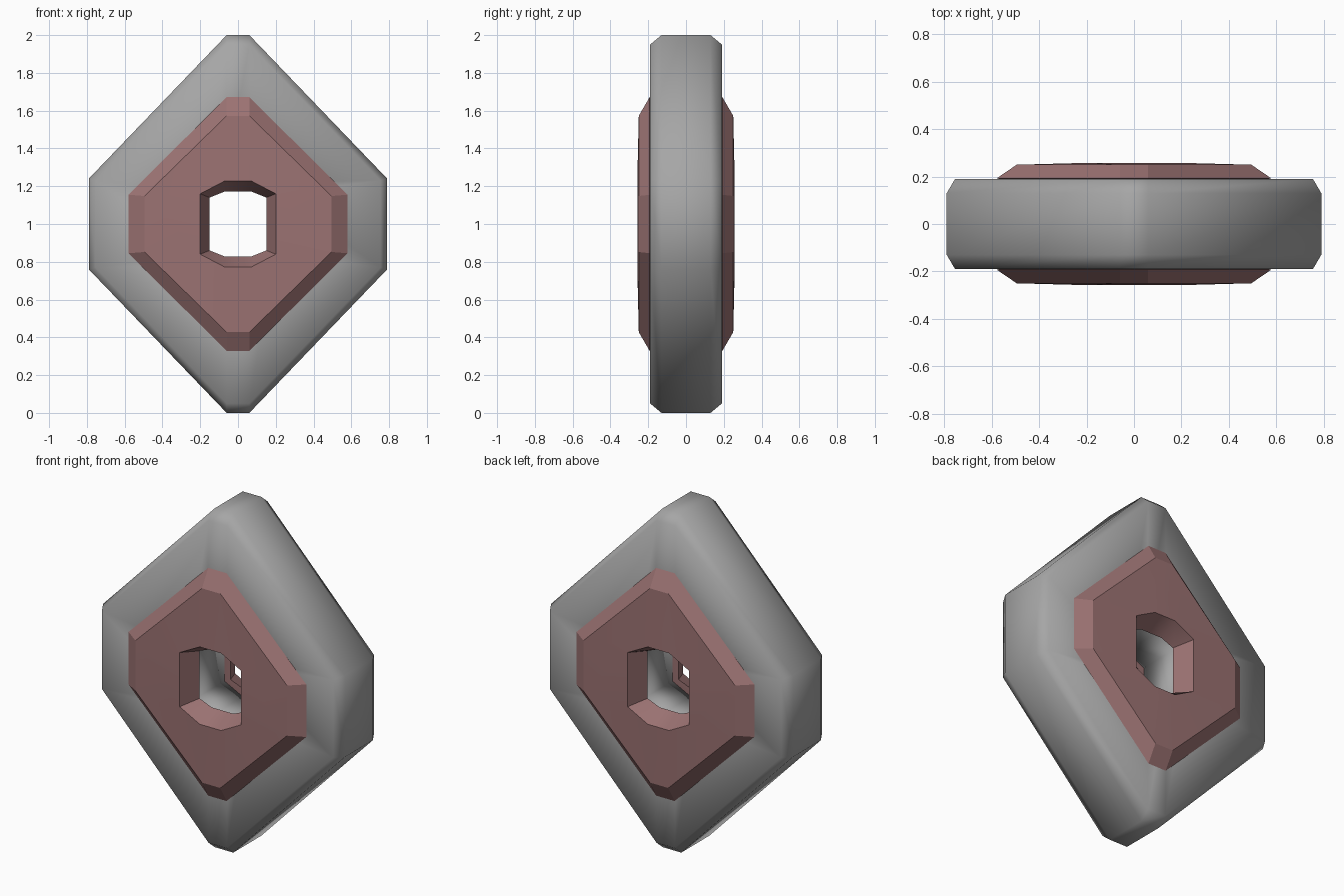
import bpy
import bmesh
from math import radians

cube = bpy.data.objects.get("Cube")
if cube:
    bpy.data.objects.remove(cube)


def make_material(name, rgb):
    mat = bpy.data.materials.new(name)
    colour = (*rgb, 1)
    mat.use_nodes = True
    mat.diffuse_color = colour
    mat.node_tree.nodes["Principled BSDF"].inputs["Base Color"].default_value = colour
    return mat


def octagon(bm, y, half_w, side_h, half_h, top_w):
    """Ring of eight points: upright sides, short flat top and bottom."""
    quarter = [(half_w, side_h), (top_w, half_h)]
    right = [(x, -z) for x, z in reversed(quarter)] + quarter
    outline = right + [(-x, z) for x, z in reversed(right)]
    return [bm.verts.new((x, y, 1 + z)) for x, z in outline]


def bridge(bm, rings):
    for a, b in zip(rings, rings[1:]):
        for i in range(8):
            j = (i + 1) % 8
            bm.faces.new((a[i], a[j], b[j], b[i]))


def ring_object(name, sections, mat, smooth_angle, closed=False):
    """Stack octagon sections (y, half_w, side_h, half_h, top_w) into a ring."""
    bm = bmesh.new()
    rings = [octagon(bm, *s) for s in sections]
    bridge(bm, rings + rings[:1] if closed else rings)
    bmesh.ops.recalc_face_normals(bm, faces=bm.faces)
    mesh = bpy.data.meshes.new(name)
    bm.to_mesh(mesh)
    bm.free()
    mesh.materials.append(mat)
    obj = bpy.data.objects.new(name, mesh)
    bpy.context.collection.objects.link(obj)
    bpy.ops.object.select_all(action="DESELECT")
    obj.select_set(True)
    bpy.context.view_layer.objects.active = obj
    bpy.ops.object.shade_smooth_by_angle(angle=radians(smooth_angle))
    return obj


grey = make_material("stone grey", (0.38, 0.38, 0.38))
rose = make_material("dusty rose", (0.33, 0.17, 0.17))

# Outer body: chamfered rim, flat sides and a through hole
half_body = [
    (0.19, 0.19, 0.16, 0.22, 0.07),
    (0.19, 0.755, 0.23, 0.95, 0.06),
    (0.13, 0.79, 0.24, 1.0, 0.06),
]
body = half_body + [(-s[0], *s[1:]) for s in reversed(half_body)]
ring_object("outer_body", body, grey, 180, closed=True)

# Raised collar on each side: bevel, slightly domed face, funnel into the hole
collar = [
    (0.145, 0.22, 0.17, 0.24, 0.07),
    (0.192, 0.58, 0.155, 0.672, 0.06),
    (0.25, 0.495, 0.148, 0.573, 0.06),
    (0.258, 0.2, 0.16, 0.228, 0.07),
    (0.145, 0.15, 0.14, 0.172, 0.07),
]
for name, side in (("front_collar", -1), ("back_collar", 1)):
    sections = [(side * s[0], *s[1:]) for s in collar]
    ring_object(name, sections, rose, 26, closed=True)
